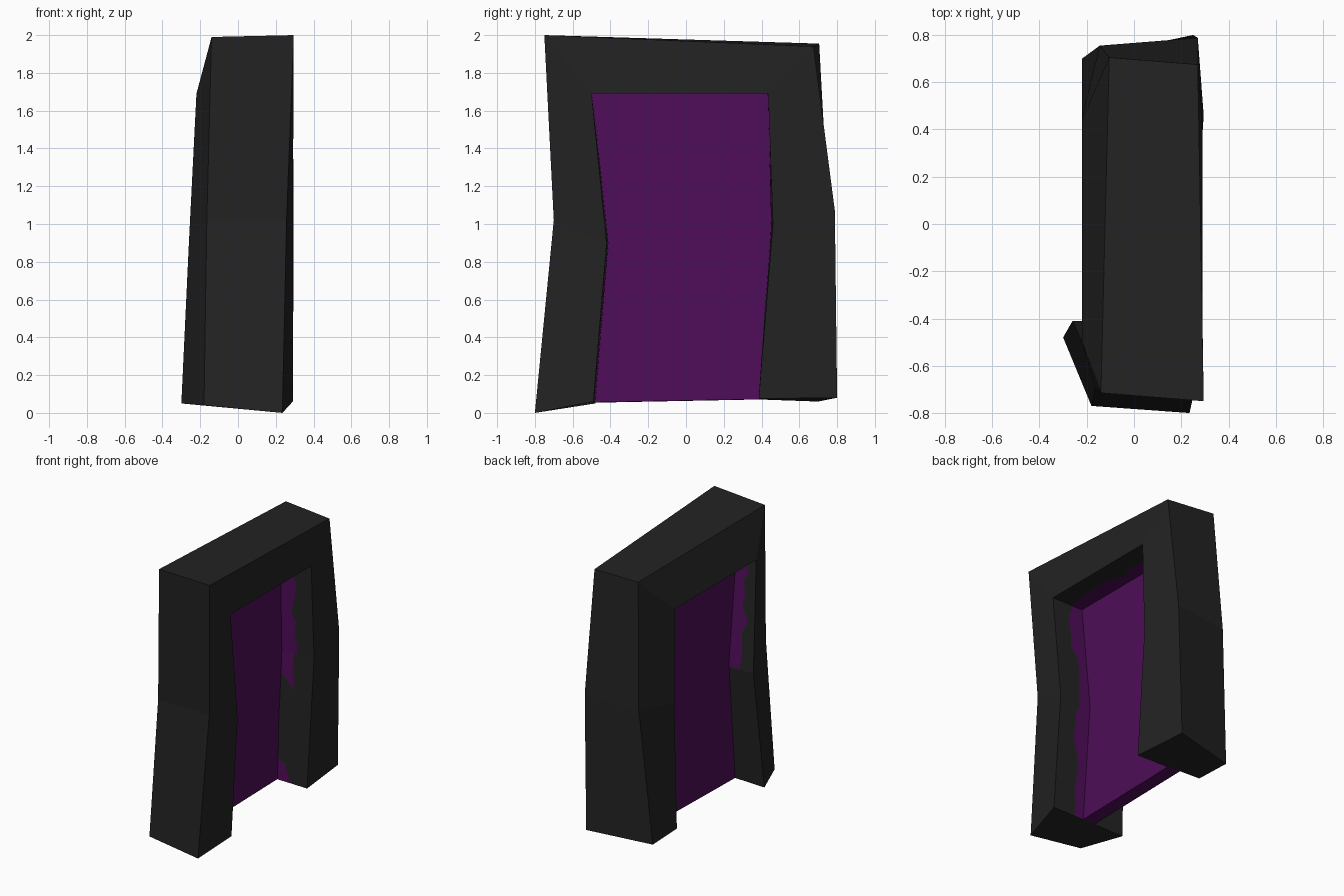
import bpy, bmesh, math, random
from mathutils import Vector

if "Cube" in bpy.data.objects:
    bpy.data.objects.remove(bpy.data.objects["Cube"])

random.seed(4)


def material(name, rgb):
    m = bpy.data.materials.new(name)
    m.diffuse_color = (*rgb, 1)
    m.use_nodes = True
    m.node_tree.nodes["Principled BSDF"].inputs["Base Color"].default_value = m.diffuse_color
    return m


BLACK = material("charcoal black", (0.0165, 0.0165, 0.0165))
PURPLE = material("deep purple", (0.077, 0.0042, 0.098))


def make(name, verts, faces, mat, fix=True):
    me = bpy.data.meshes.new(name)
    me.from_pydata([tuple(v) for v in verts], [], faces)
    if fix:
        bm = bmesh.new()
        bm.from_mesh(me)
        bmesh.ops.recalc_face_normals(bm, faces=bm.faces)
        bm.to_mesh(me)
        bm.free()
    me.materials.append(mat)
    ob = bpy.data.objects.new(name, me)
    bpy.context.collection.objects.link(ob)
    return ob


# Sections round the arch: outer +x, outer -x, inner -x, inner +x
SECTIONS = [
    [(.235, -.80, 0), (-.18, -.77, .04), (-.30, -.48, .05), (.29, -.49, .06)],
    [(.257, -.70, 1.02), (-.165, -.69, 1.02), (-.26, -.41, .90), (.29, -.42, .90)],
    [(.295, -.75, 2.0), (-.14, -.715, 1.99), (-.22, -.50, 1.69), (.29, -.50, 1.69)],
    [(.27, .675, 1.94), (-.105, .705, 1.955), (-.22, .44, 1.69), (.29, .435, 1.69)],
    [(.27, .788, 1.07), (-.145, .755, 1.05), (-.22, .45, 1.0), (.295, .46, 1.0)],
    [(.25, .80, .08), (-.22, .70, .06), (-.22, .42, .07), (.29, .385, .075)],
]

# Crooked stone arch
verts = [p for s in SECTIONS for p in s]
faces = [(0, 1, 2, 3), (20, 21, 22, 23)]
for i in range(5):
    for k in range(4):
        a, b = i * 4 + k, i * 4 + (k + 1) % 4
        faces.append((a, b, b + 4, a + 4))
make("arch_frame", verts, faces, BLACK)


def wall(i, t, x):
    """Point on the inner wall between section i and i + 1, at depth x."""
    back = Vector(SECTIONS[i][2]).lerp(Vector(SECTIONS[i + 1][2]), t)
    front = Vector(SECTIONS[i][3]).lerp(Vector(SECTIONS[i + 1][3]), t)
    return back.lerp(front, (x - back.x) / (front.x - back.x))


# Glowing slab filling the opening
XF, XB = 0.04, -0.06
ring = [(min(i, 4), 0 if i < 5 else 1) for i in range(6)]
verts = [wall(i, t, x) for x in (XF, XB) for i, t in ring]
faces = [tuple(range(6)), tuple(range(11, 5, -1))]
faces += [(k, (k + 1) % 6, (k + 1) % 6 + 6, k + 6) for k in range(6)]
make("portal_slab", verts, faces, PURPLE)


# Ragged purple stain creeping over the inner walls
def stain(name, x0, sign, segments):
    verts, faces = [], []
    n = 9
    for i in segments:
        a, b = Vector(SECTIONS[i][3]), Vector(SECTIONS[i + 1][3])
        d = b - a
        inward = Vector((0, d.z, -d.y)).normalized() * 0.004
        base = len(verts)
        for k in range(n + 1):
            w = 0.095 + random.uniform(-0.03, 0.035)
            verts += [wall(i, k / n, x0) + inward,
                      wall(i, k / n, x0 + sign * w) + inward]
        for k in range(n):
            q = base + 2 * k
            f = (q, q + 1, q + 3, q + 2)
            faces.append(f if sign < 0 else f[::-1])
    # orient each face toward the middle of the opening
    centre = Vector((0, 0, 0.95))
    out = []
    for f in faces:
        p, q, r = (verts[f[j]] for j in range(3))
        good = (q - p).cross(r - p).dot(centre - p) > 0
        out.append(f if good else f[::-1])
    make(name, verts, out, PURPLE, fix=False)


stain("front_wall_stain", XF, 1, range(5))
stain("back_wall_stain", XB, -1, (1, 2, 3))
